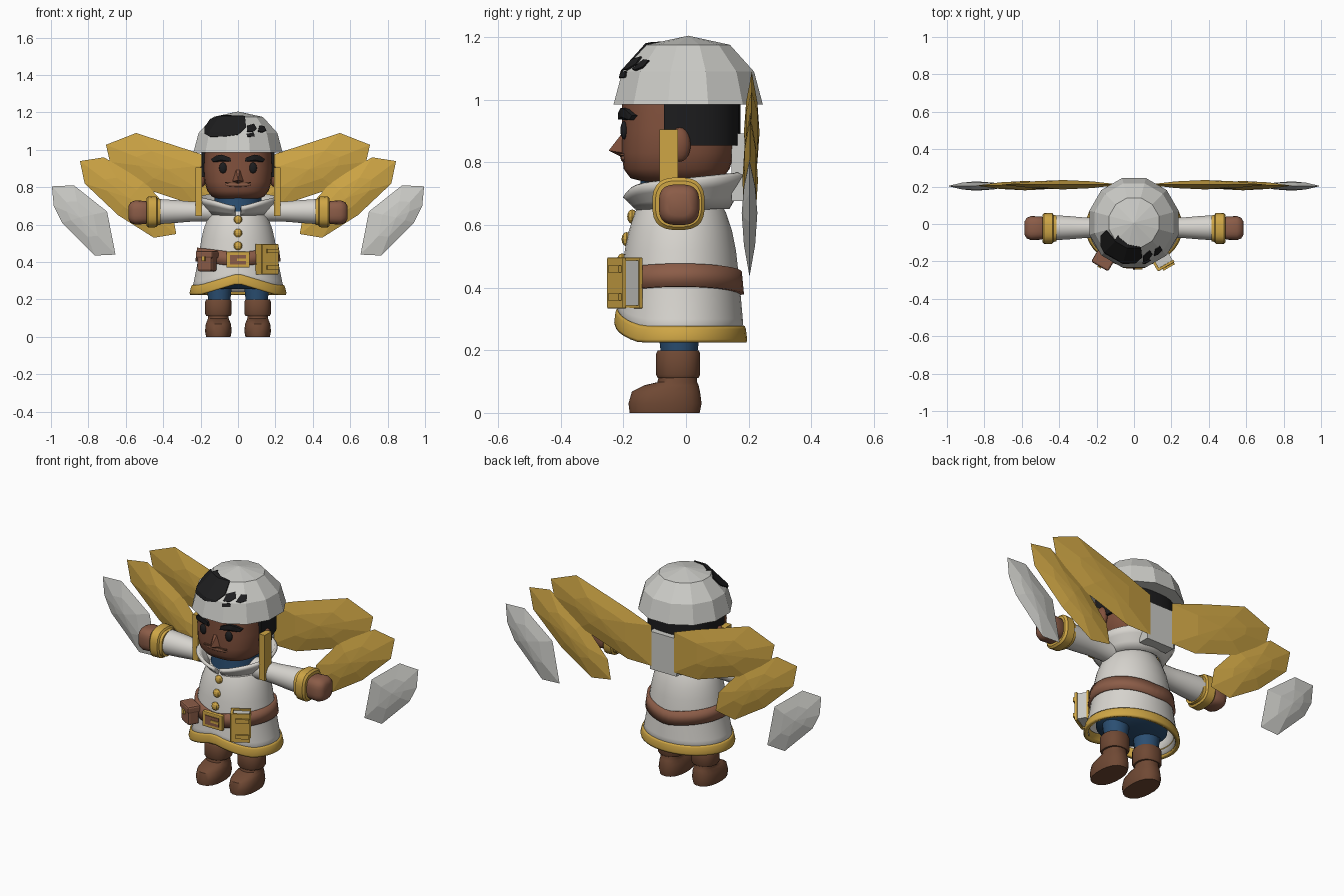
import bpy, bmesh, math
from mathutils import Matrix, Vector

if "Cube" in bpy.data.objects:
    bpy.data.objects.remove(bpy.data.objects["Cube"])


def material(name, rgb):
    m = bpy.data.materials.new(name)
    m.diffuse_color = (*rgb, 1)
    m.use_nodes = True
    m.node_tree.nodes["Principled BSDF"].inputs["Base Color"].default_value = m.diffuse_color
    return m


WHITE = material("white cloth", (0.68, 0.66, 0.62))
SILVER = material("silver", (0.60, 0.60, 0.57))
GOLD = material("gold", (0.62, 0.38, 0.06))
BLACK = material("black", (0.012, 0.012, 0.013))
SKIN = material("skin", (0.22, 0.082, 0.046))
LEATHER = material("tan leather", (0.26, 0.108, 0.064))
BOOT = material("boot brown", (0.16, 0.066, 0.034))
BLUE = material("blue cloth", (0.024, 0.078, 0.17))


def finish(name, bm, mat, smooth=True, mirror=False, thick=0, bevel=0):
    bmesh.ops.recalc_face_normals(bm, faces=bm.faces[:])
    me = bpy.data.meshes.new(name)
    bm.to_mesh(me)
    bm.free()
    me.materials.append(mat)
    if smooth:
        me.shade_smooth()
        me.set_sharp_from_angle(angle=math.radians(42))
    ob = bpy.data.objects.new(name, me)
    bpy.context.collection.objects.link(ob)
    if thick:
        ob.modifiers.new("thickness", 'SOLIDIFY').thickness = thick
    if bevel:
        b = ob.modifiers.new("bevel", 'BEVEL')
        b.width, b.segments = bevel, 2
    if mirror:
        ob.modifiers.new("mirror", 'MIRROR')
    return ob


def ring(c, a, b, n=32, e=2.0, axis='z', lift=None):
    """Rounded-square ring around a centre, across z or x."""
    pts = []
    for i in range(n):
        t = 2 * math.pi * (i + 0.5) / n
        u = a * math.copysign(abs(math.cos(t)) ** (2 / e), math.cos(t))
        v = b * math.copysign(abs(math.sin(t)) ** (2 / e), math.sin(t))
        p = Vector((u, v, 0)) if axis == 'z' else Vector((0, u, v))
        p += Vector(c)
        if lift:
            p.z += lift(p)
        pts.append(p)
    return pts


def loft_bm(rings, caps=True, closed=True):
    bm = bmesh.new()
    rows = [[bm.verts.new(p) for p in r] for r in rings]
    n = len(rows[0])
    for r, s in zip(rows, rows[1:]):
        for i in range(n if closed else n - 1):
            j = (i + 1) % n
            bm.faces.new((r[i], r[j], s[j], s[i]))
    if caps:
        bm.faces.new(rows[0])
        bm.faces.new(rows[-1])
    return bm


def loft(name, rings, mat, caps=True, closed=True, **kw):
    return finish(name, loft_bm(rings, caps, closed), mat, **kw)


def hull_bm(pts):
    bm = bmesh.new()
    for p in pts:
        bm.verts.new(p)
    bmesh.ops.convex_hull(bm, input=bm.verts[:])
    return bm


def hull(name, pts, mat, mirror=False):
    return finish(name, hull_bm(pts), mat, smooth=False, mirror=mirror)


def box(name, loc, size, mat, off=(0, 0, 0), rot=0, **kw):
    bm = bmesh.new()
    m = (Matrix.Translation(loc) @ Matrix.Rotation(math.radians(rot), 4, 'Z')
         @ Matrix.Translation(off) @ Matrix.Diagonal((*size, 1)))
    bmesh.ops.create_cube(bm, size=1, matrix=m)
    return finish(name, bm, mat, smooth=False, **kw)


def ball(name, loc, radii, mat, seg=16, **kw):
    bm = bmesh.new()
    m = Matrix.Translation(loc) @ Matrix.Diagonal((*radii, 1))
    bmesh.ops.create_uvsphere(bm, u_segments=seg, v_segments=seg // 2 + 2, radius=1, matrix=m)
    return finish(name, bm, mat, **kw)


# Boots and trousers
foot = [(0, .066, .113, -.068), (.03, .072, .118, -.067), (.068, .068, .110, -.064),
        (.088, .06, .088, -.047), (.098, .056, .064, -.028), (.13, .056, .06, -.025)]
loft("boot", [ring((.105, cy, z), a, b, 20, 2.3) for z, a, b, cy in foot], BOOT, mirror=True)
cuff = [(.112, .066), (.122, .071), (.19, .071), (.2, .066)]
loft("boot_cuff", [ring((.105, -.025, z), r, r, 20, 2.3) for z, r in cuff], BOOT, mirror=True)
loft("trouser_leg", [ring((.1, -.022, z), r, r, 20) for z, r in ((.18, .058), (.33, .075))],
     BLUE, mirror=True)
loft("trouser_seat", [ring((0, -.018, z), a, b) for z, a, b in
                      ((.255, .14, .11), (.28, .19, .16), (.40, .19, .16))], BLUE)


# Tunic with a raised notch at the front hem
def notch(w):
    return lambda p: w * max(0, 1 - abs(p.x) / .2) if p.y < 0 else 0


tunic = [(.24, .25, .205, .065), (.30, .236, .2, .05), (.38, .22, .193, .015),
         (.45, .208, .186, 0), (.52, .197, .178, 0), (.58, .183, .166, 0),
         (.64, .16, .146, 0), (.68, .13, .125, 0), (.70, .10, .10, 0)]
loft("tunic", [ring((0, -.018, z), a, b, 40, lift=notch(w)) for z, a, b, w in tunic],
     WHITE, caps=False, thick=.015)
loft("hem_trim", [ring((0, -.017, z), a, b, 40, lift=notch(.06)) for z, a, b in
                  ((.225, .257, .211), (.235, .26, .213), (.268, .252, .209), (.278, .246, .205))],
     GOLD, caps=False, thick=.022)

# Belt, buckle and buttons
loft("belt", [ring((0, -.018, z), a, b, 40, lift=lambda p: .025 * abs(p.x) / .2) for z, a, b in
              ((.376, .229, .204), (.45, .219, .197))], LEATHER, caps=False, thick=.02)
box("buckle", (0, -.222, .413), (.125, .024, .086), GOLD, bevel=.005)
box("buckle_inset", (0, -.235, .413), (.085, .006, .05), LEATHER)
box("buckle_prong", (.02, -.238, .413), (.05, .008, .014), GOLD)
for z, y in ((.627, -.172), (.555, -.19), (.487, -.204)):
    ball("button", (0, y, z), (.023, .016, .023), GOLD, seg=8, smooth=False)

# Belt pouch
P = (-.165, -.195, .40)
box("pouch", P, (.09, .065, .10), LEATHER, rot=-30, bevel=.012)
box("pouch_flap", P, (.105, .075, .04), LEATHER, off=(0, 0, .04), rot=-30, bevel=.01)
box("pouch_clasp", P, (.02, .012, .025), GOLD, off=(0, -.038, .018), rot=-30)

# Belt book
B = (.155, -.195, .415)
for y in (-.031, .031):
    box("book_cover", B, (.10, .014, .162), GOLD, off=(0, y, 0), rot=30, bevel=.003)
box("book_spine", B, (.014, .066, .162), GOLD, off=(-.046, 0, 0), rot=30)
box("book_pages", B, (.084, .05, .145), SILVER, off=(.003, 0, 0), rot=30)
for z in (-.045, .045):
    box("book_strap", B, (.07, .014, .022), GOLD, off=(.01, -.042, z), rot=30)

# Arms
arm = dict(axis='x', n=24)
loft("sleeve", [ring((x, -.02, .67), r, r, **arm) for x, r in
                ((.10, .06), (.18, .053), (.26, .055), (.34, .062), (.43, .068))],
     WHITE, mirror=True)
loft("sleeve_cuff", [ring((x, -.024, .668), r, r, e=2.8, **arm) for x, r in
                     ((.415, .07), (.43, .072), (.436, .082), (.48, .084), (.49, .074))],
     GOLD, mirror=True)
loft("hand", [ring((x, -.022, .665), r, r, e=3, **arm) for x, r in
              ((.47, .05), (.495, .062), (.55, .065), (.574, .055), (.585, .036))],
     LEATHER, mirror=True)

# Neck and open flared collar
loft("shirt_neck", [ring((0, -.02, z), r, r) for z, r in ((.64, .13), (.745, .125))], BLUE)


def collar_row(k):
    row = []
    for i in range(41):
        d = math.radians(5 + 350 * i / 40)
        front = max(0, math.cos(d)) ** 6
        back = (1 - math.cos(d)) / 2
        r = .135 + k * (.062 - .02 * front)
        z = .66 + k * (.07 + .04 * back - .03 * front)
        row.append(Vector((r * math.sin(d), -.012 - r * math.cos(d), z)))
    return row


loft("collar", [collar_row(k) for k in (0, .35, .7, 1)], WHITE, caps=False, closed=False, thick=.018)

# Head, hair and ears
head = [(.735, .10, .10, -.02), (.75, .14, .148, -.03), (.78, .164, .17, -.03),
        (.83, .18, .18, -.025), (.9, .185, .185, -.02), (1.0, .18, .185, -.02)]
loft("head", [ring((0, cy, z), a, b, 36, 2.6) for z, a, b, cy in head], SKIN)
hair = loft_bm([ring((0, -.02, z), .196, .194, 36, 2.6) for z in (.855, 1.0)])
cut = bmesh.ops.bisect_plane(hair, geom=hair.verts[:] + hair.edges[:] + hair.faces[:],
                             plane_co=(0, -.07, 0), plane_no=(0, -1, 0), clear_outer=True)
bmesh.ops.holes_fill(hair, edges=[g for g in cut["geom_cut"] if isinstance(g, bmesh.types.BMEdge)])
finish("hair", hair, BLACK)
ball("ear", (.193, -.02, .857), (.026, .035, .055), SKIN, mirror=True)
box("side_strap", (.21, -.055, .775), (.036, .06, .26), GOLD, mirror=True)


# Face
def face_y(x):
    return -.02 - .185 * (1 - (abs(x) / .185) ** 2.6) ** (1 / 2.6)


hull("nose", [(-.012, -.195, .905), (.012, -.195, .905), (0, -.247, .838), (-.036, -.195, .83),
              (.036, -.195, .83), (0, -.20, .815)], SKIN)
ball("eye", (.08, face_y(.08), .903), (.021, .013, .029), BLACK, mirror=True)
brow = [(.036, .937), (.042, .958), (.085, .974), (.115, .97), (.145, .95), (.135, .936), (.09, .946)]
hull("eyebrow", [(x, face_y(x) + d, z) for x, z in brow for d in (-.014, .01)], BLACK, mirror=True)
ball("lips", (0, -.194, .814), (.072, .015, .014), LEATHER)
hull("mouth_line", [(x, y, z) for x, z in ((-.07, .822), (0, .818), (.07, .822), (.07, .828), (0, .824),
                                           (-.07, .828)) for y in (-.211, -.19)], BOOT)

# Faceted helmet with dark patches laid over its front
dome = [(.985, .247), (1.09, .218), (1.176, .138)]


def dome_points(s):
    pts = [Vector((0, .007, .985 + .22 * s))]
    for z, r in dome:
        pts += ring((0, .007, .985 + (z - .985) * s), r * s, r * s, 12)
    return pts


hull("helmet", dome_points(1), SILVER)
patches = [
    [(-.178, 1.123), (-.15, 1.165), (-.086, 1.187), (.037, 1.182), (.043, 1.125),
     (0, 1.082), (-.07, 1.073), (-.15, 1.07), (-.178, 1.086)],
    [(.048, 1.10), (.05, 1.13), (.085, 1.14), (.1, 1.115), (.08, 1.098)],
    [(.108, 1.10), (.115, 1.13), (.14, 1.128), (.152, 1.105), (.13, 1.096)],
    [(.05, 1.07), (.045, 1.086), (.085, 1.093), (.09, 1.073)]]
for outline in patches:
    bm = hull_bm(dome_points(1.025))
    mid = sum((Vector((x, 0, z)) for x, z in outline), Vector()) / len(outline)
    planes = [(Vector((0, .01, 0)), Vector((0, 1, 0)))]
    for (x0, z0), (x1, z1) in zip(outline, outline[1:] + outline[:1]):
        co, no = Vector((x0, 0, z0)), Vector((z1 - z0, 0, x0 - x1)).normalized()
        planes.append((co, no if no.dot(co - mid) > 0 else -no))
    for co, no in planes:
        bmesh.ops.bisect_plane(bm, geom=bm.verts[:] + bm.edges[:] + bm.faces[:],
                               plane_co=co, plane_no=no, clear_outer=True)
    finish("helmet_patch", bm, BLACK, smooth=False, thick=.009)

# Back pack and faceted wing feathers
box("back_pack", (0, .175, .785), (.17, .06, .215), SILVER)
feathers = [
    ("upper_feather", GOLD, .21, [(.07, .93), (.22, .985), (.545, 1.09), (.706, 1.027),
                                  (.685, .936), (.52, .80), (.22, .70), (.07, .70)]),
    ("middle_feather", GOLD, .205, [(.33, .55), (.45, .53), (.64, .65), (.82, .82), (.845, .94),
                                    (.717, .96), (.5, .83), (.35, .66)]),
    ("outer_feather", SILVER, .203, [(.995, .805), (.877, .81), (.70, .67), (.655, .44),
                                     (.765, .435), (.94, .61), (.985, .70)])]
for name, mat, y, outline in feathers:
    mx = sum(p[0] for p in outline) / len(outline)
    mz = sum(p[1] for p in outline) / len(outline)
    pts = [(x, y, z) for x, z in outline]
    for s in (-1, 1):
        pts += [(mx + (x - mx) * .5, y + s * .018, mz + (z - mz) * .5) for x, z in outline]
        pts.append((mx, y + s * .025, mz))
    hull(name, pts, mat, mirror=True)
